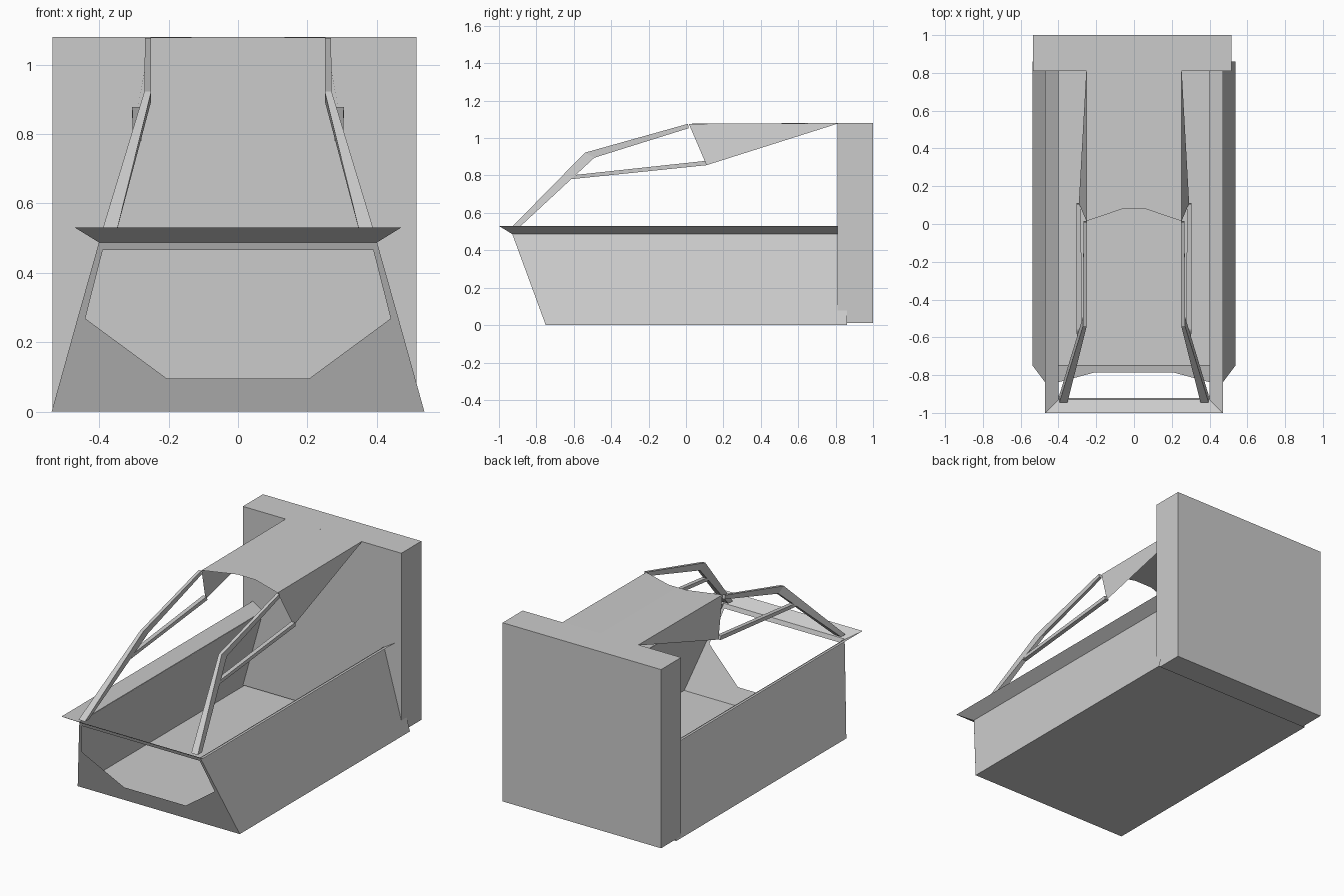
import bpy, bmesh, math

if "Cube" in bpy.data.objects:
    bpy.data.objects.remove(bpy.data.objects["Cube"])


def build(name, verts, faces, mirror=False, solid=False):
    """Make a mesh object from points and faces, optionally mirrored across x."""
    me = bpy.data.meshes.new(name)
    bm = bmesh.new()
    vs = [bm.verts.new(v) for v in verts]
    for f in faces:
        bm.faces.new([vs[i] for i in f])
    if mirror:
        geom = bm.verts[:] + bm.edges[:] + bm.faces[:]
        bmesh.ops.mirror(bm, geom=geom, axis='X', merge_dist=0.0001)
        bmesh.ops.remove_doubles(bm, verts=bm.verts[:], dist=0.0005)
    bmesh.ops.recalc_face_normals(bm, faces=bm.faces[:])
    bm.to_mesh(me)
    bm.free()
    ob = bpy.data.objects.new(name, me)
    bpy.context.collection.objects.link(ob)
    return ob


def strut(name, stations):
    """Square bar on both sides; each station is (inner x, outer x, upper yz, lower yz)."""
    verts, faces = [], []
    for xi, xo, up, lo in stations:
        verts += [(xi, *up), (xo, *up), (xo, *lo), (xi, *lo)]
    n = len(stations)
    for s in range(n - 1):
        for k in range(4):
            a, b = s * 4 + k, s * 4 + (k + 1) % 4
            faces.append((a, b, b + 4, a + 4))
    faces += [(0, 1, 2, 3), tuple(range(4 * n - 4, 4 * n))]
    return build(name, verts, faces, mirror=True)


def front(x, z):
    """Point on the leaning front panel."""
    return (x, -0.75 - 0.18 * z / 0.49, z)


# rear block
bpy.ops.mesh.primitive_cube_add(size=1, location=(-0.01, 0.905, 0.545))
block = bpy.context.object
block.name = "rear_block"
block.scale = (1.05, 0.19, 1.07)

# tub side wall and floor, swept front to back
BACK = 0.86
build("tub_walls_and_floor",
      [(0, -0.75, 0), (0.537, -0.75, 0), (0.40, -0.93, 0.49),
       (0, BACK, 0), (0.537, BACK, 0), (0.40, BACK, 0.49)],
      [(0, 1, 4, 3), (1, 2, 5, 4)], mirror=True)

# front panel with a six-sided opening
outer = [(0, 0), (0.537, 0), (0.462, 0.27), (0.40, 0.49), (0, 0.49)]
inner = [(0, 0.095), (0.205, 0.095), (0.44, 0.268), (0.39, 0.465), (0, 0.465)]
build("front_panel", [front(*p) for p in outer + inner],
      [(i, i + 1, i + 6, i + 5) for i in range(4)], mirror=True)

# flared rim around the top of the tub
build("flared_rim",
      [(0, -0.93, 0.487), (0.40, -0.93, 0.487), (0.40, 0.83, 0.487),
       (0, -1.0, 0.53), (0.47, -1.0, 0.53), (0.47, 0.83, 0.53)],
      [(0, 1, 4, 3), (1, 2, 5, 4)], mirror=True)

# roof sheet with sloping side gussets
build("canopy_roof",
      [(0, 0.08, 1.078), (0.06, 0.08, 1.078), (0.252, 0.015, 1.076),
       (0.252, 0.82, 1.08), (0, 0.82, 1.08), (0.292, 0.11, 0.855)],
      [(0, 1, 2, 3, 4), (2, 5, 3)], mirror=True)

# bent roof pillars from rim to roof
strut("canopy_pillar", [
    (0.352, 0.395, (-0.945, 0.51), (-0.905, 0.51)),
    (0.25, 0.27, (-0.54, 0.922), (-0.49, 0.895)),
    (0.25, 0.268, (0.01, 1.076), (0.015, 1.053))])

# side rails joining the pillars to the gussets
strut("side_rail", [
    (0.278, 0.303, (-0.59, 0.803), (-0.615, 0.78)),
    (0.28, 0.305, (0.105, 0.878), (0.11, 0.855))])
